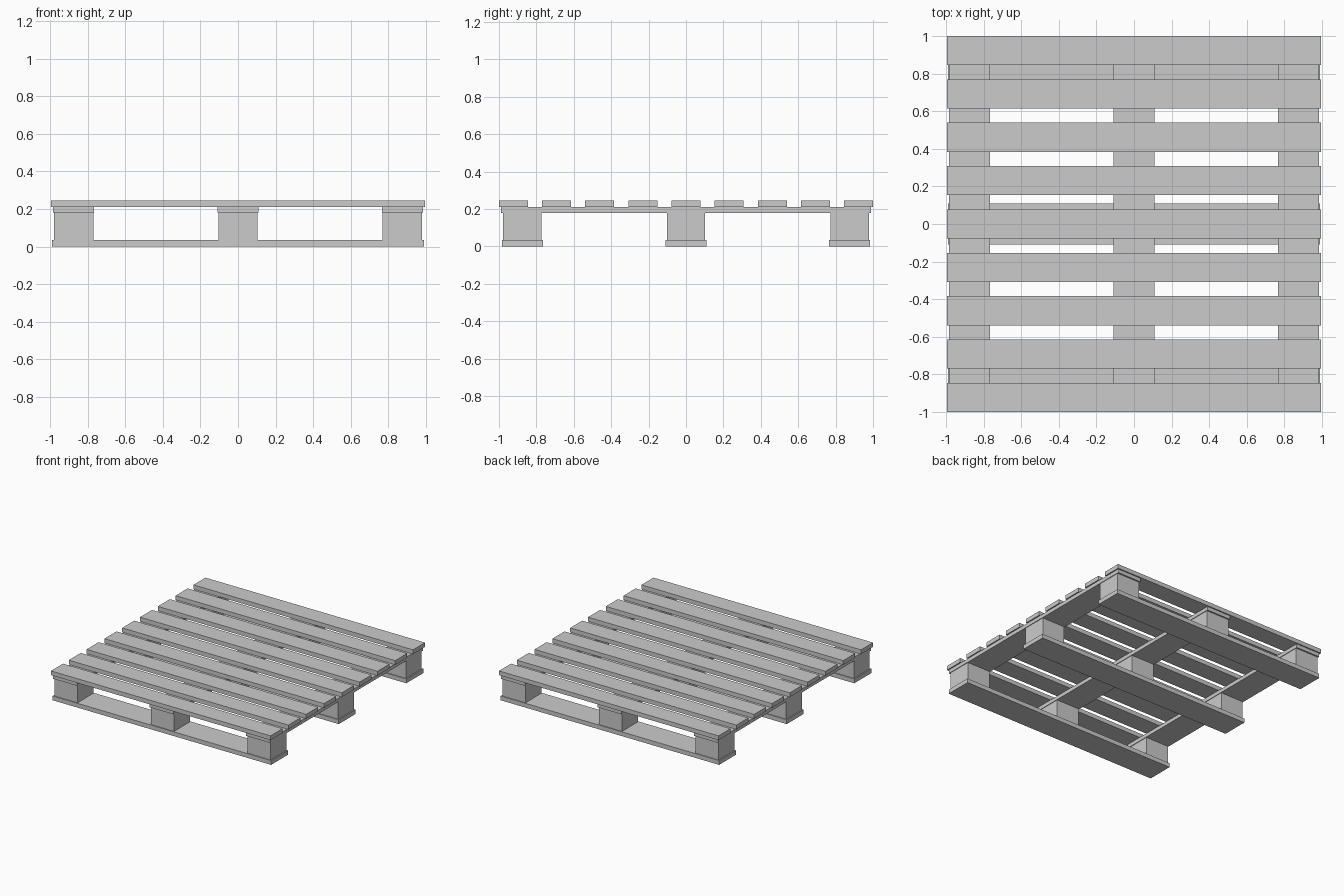
import bpy

if "Cube" in bpy.data.objects:
    bpy.data.objects.remove(bpy.data.objects["Cube"])


def box(name, center, size):
    x, y, z = (s / 2 for s in size)
    verts = [(sx * x, sy * y, sz * z) for sx in (-1, 1) for sy in (-1, 1) for sz in (-1, 1)]
    faces = [(0, 1, 3, 2), (4, 6, 7, 5), (0, 4, 5, 1), (2, 3, 7, 6), (0, 2, 6, 4), (1, 5, 7, 3)]
    mesh = bpy.data.meshes.new(name)
    mesh.from_pydata(verts, [], faces)
    obj = bpy.data.objects.new(name, mesh)
    obj.location = center
    bpy.context.collection.objects.link(obj)
    return obj


# Heights of the stacked layers
Z_BOTTOM, Z_BLOCK, Z_STRINGER, Z_TOP = 0.035, 0.18, 0.21, 0.245
ROWS = (-0.875, 0.0, 0.875)


def layer(name, x, y, size_x, size_y, z0, z1):
    box(name, (x, y, (z0 + z1) / 2), (size_x, size_y, z1 - z0))


# Nine top deck boards running along x
for i in range(9):
    y = (i - 4) * 0.2306
    layer(f"top_board_{i + 1}", 0, y, 1.99, 0.155, Z_STRINGER, Z_TOP)

for i, p in enumerate(ROWS):
    # Stringer boards along y, under the deck
    layer(f"stringer_board_{i + 1}", p, 0, 0.22, 1.98, Z_BLOCK, Z_STRINGER)
    # Bottom runners along x
    layer(f"bottom_board_{i + 1}", 0, p, 1.98, 0.22, 0, Z_BOTTOM)
    # Spacer blocks
    for j, q in enumerate(ROWS):
        layer(f"spacer_block_{i + 1}_{j + 1}", p, q, 0.21, 0.205, Z_BOTTOM, Z_BLOCK)
